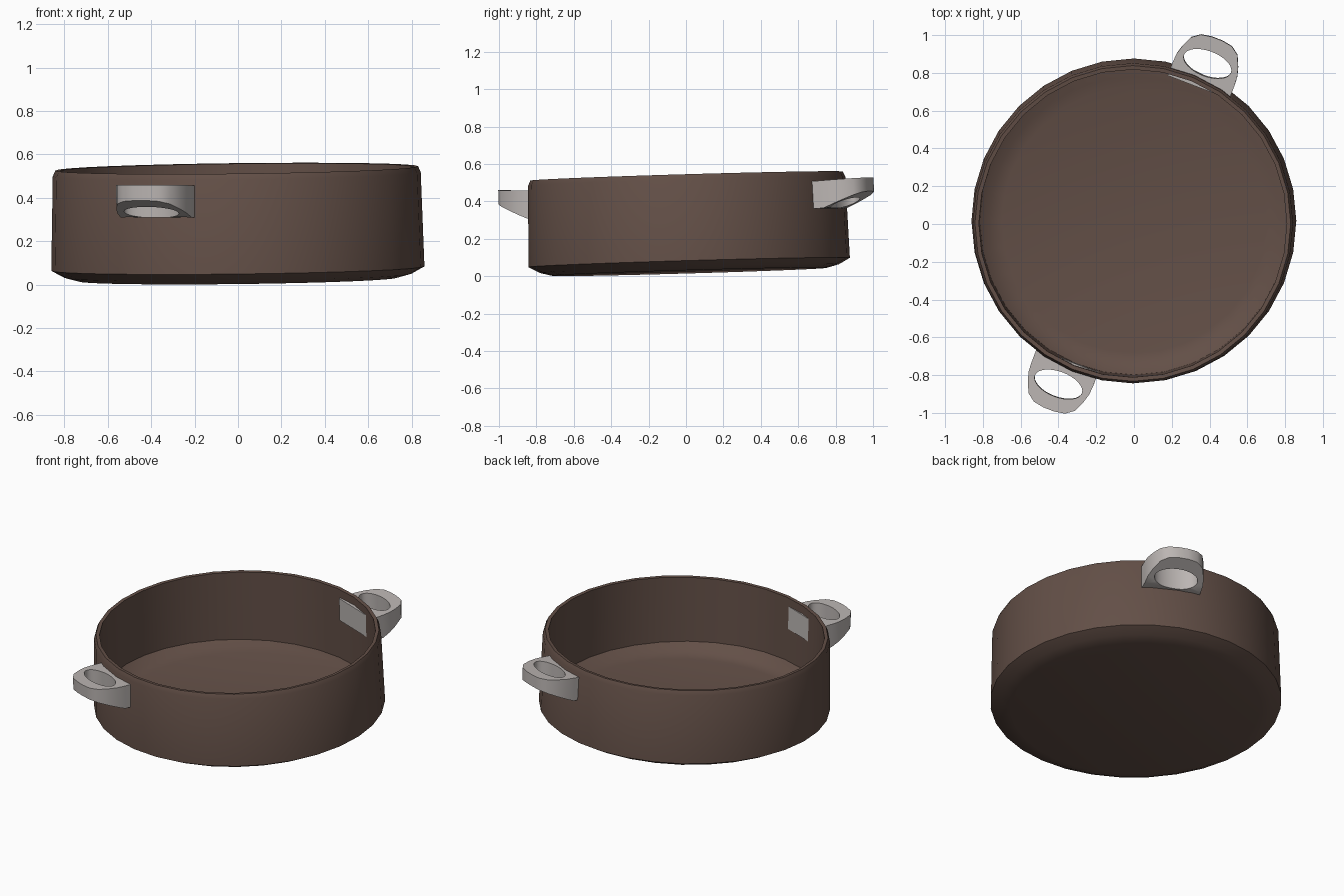
import bpy, bmesh, math
from mathutils import Matrix

if "Cube" in bpy.data.objects:
    bpy.data.objects.remove(bpy.data.objects["Cube"])

# The pan's outside leans very slightly
TILT = (Matrix.Translation((0, 0.018, 0.0235))
        @ Matrix.Rotation(-0.012, 4, 'Y') @ Matrix.Rotation(0.029, 4, 'X'))


def material(name, color):
    mat = bpy.data.materials.new(name)
    mat.diffuse_color = (*color, 1)
    mat.use_nodes = True
    mat.node_tree.nodes["Principled BSDF"].inputs["Base Color"].default_value = mat.diffuse_color
    return mat


def finish(bm, name, mat, matrix, angle):
    bmesh.ops.recalc_face_normals(bm, faces=bm.faces)
    me = bpy.data.meshes.new(name)
    bm.to_mesh(me)
    bm.free()
    ob = bpy.data.objects.new(name, me)
    bpy.context.collection.objects.link(ob)
    me.materials.append(mat)
    ob.matrix_world = matrix
    bpy.ops.object.select_all(action='DESELECT')
    ob.select_set(True)
    bpy.context.view_layer.objects.active = ob
    bpy.ops.object.shade_smooth_by_angle(angle=math.radians(angle))


def pan(profile, segments, level_ring, level_z):
    """Revolve (radius, z) points; one inner ring is set level, straight below the rim."""
    bm = bmesh.new()
    rings = []
    for r, z in profile:
        rings.append([bm.verts.new((r * math.cos(a), r * math.sin(a), z))
                      for a in (math.tau * i / segments for i in range(segments))])
    for v in rings[level_ring]:
        world = TILT @ v.co
        world.z = level_z
        v.co = TILT.inverted() @ world
    for a, b in zip(rings, rings[1:]):
        for i in range(segments):
            j = (i + 1) % segments
            bm.faces.new((a[i], a[j], b[j], b[i]))
    bm.faces.new(rings[0])
    bm.faces.new(rings[-1])
    return bm


def underside(u):
    """Handle's lower surface: flat by the wall, rising to the tip."""
    return 0.313 + max(0, u + 0.06) * 0.42


def handle():
    """D-shaped loop with an oval finger hole, x along the wall, y outwards."""
    half = [(0.175, -0.134), (0.175, -0.06), (0.172, -0.01), (0.158, 0.04),
            (0.131, 0.10), (0.088, 0.132), (0.03, 0.142)]
    outer = half + [(-x, y) for x, y in reversed(half)]
    hole = [(0.133 * math.cos(a), 0.067 * math.sin(a))
            for a in (math.tau * i / 32 for i in range(32))]
    bm = bmesh.new()
    loops = [[bm.verts.new((x, y, 0)) for x, y in pts] for pts in (outer, hole)]
    edges = [bm.edges.new((l[i - 1], l[i])) for l in loops for i in range(len(l))]
    bmesh.ops.triangle_fill(bm, edges=edges, use_beauty=True)
    top_faces = list(bm.faces)
    low = {v: bm.verts.new((v.co.x, v.co.y, underside(v.co.y))) for v in list(bm.verts)}
    for f in top_faces:
        bm.faces.new([low[v] for v in reversed(f.verts)])
    for l in loops:
        for i in range(len(l)):
            bm.faces.new((l[i - 1], l[i], low[l[i]], low[l[i - 1]]))
    for v in low:
        v.co.z = 0.464 + 0.045 * v.co.y
    return bm


brown = material("brown_enamel", (0.125, 0.079, 0.063))
grey = material("warm_grey", (0.50, 0.465, 0.45))

# Pan body: base, chamfer, wall, rim, then the inside wall, inner chamfer and floor
body = [(0.735, 0), (0.80, 0.017), (0.86, 0.05), (0.848, 0.485), (0.836, 0.512),
        (0.815, 0.51), (0.815, 0.083), (0.765, 0.052), (0.70, 0.035)]
finish(pan(body, 32, 6, 0.106), "pan_body", brown, TILT, 35)

# Two opposite side handles
for name, turn, out in (("back_handle", 0, 0.844), ("front_handle", math.pi, 0.854)):
    place = (Matrix.Rotation(turn, 4, 'Z') @ Matrix.Translation((0.395, out, 0))
             @ Matrix.Rotation(math.radians(-21), 4, 'Z'))
    finish(handle(), name, grey, TILT @ place, 32)
